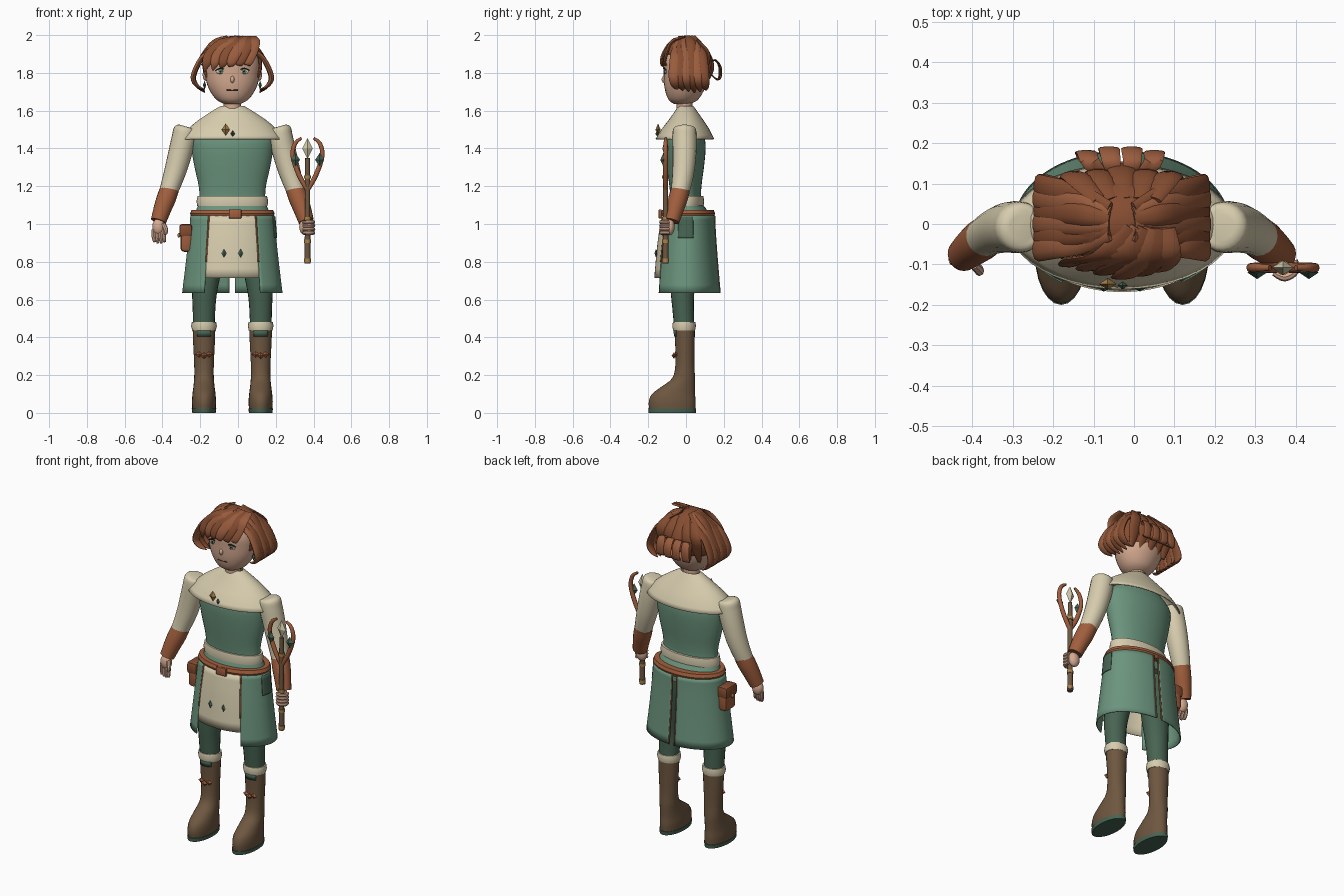
import bpy, bmesh, math
from mathutils import Vector

CX = -0.03  # body centre line


def material(name, r, g, b):
    lin = lambda c: c / 12.92 if c < 0.04 else ((c + 0.055) / 1.055) ** 2.4
    m = bpy.data.materials.new(name)
    m.diffuse_color = (lin(r), lin(g), lin(b), 1)
    return m


SKIN = material("skin", .84, .67, .57)
HAIR = material("hair brown", .52, .30, .19)
HAIR2 = material("light hair brown", .60, .36, .24)
GREEN = material("sage green", .42, .58, .49)
DARK = material("dark green", .28, .39, .32)
CREAM = material("cream", .84, .80, .68)
BOOT = material("boot brown", .43, .34, .25)
LEATHER = material("leather", .63, .37, .24)
GOLD = material("gold", .66, .51, .29)
INK = material("dark ink", .20, .14, .11)


def finish(name, bm, mat, angle=40, thick=0):
    bmesh.ops.recalc_face_normals(bm, faces=bm.faces)
    me = bpy.data.meshes.new(name)
    bm.to_mesh(me)
    bm.free()
    me.materials.append(mat)
    for p in me.polygons:
        p.use_smooth = True
    me.set_sharp_from_angle(angle=math.radians(angle))
    ob = bpy.data.objects.new(name, me)
    bpy.context.collection.objects.link(ob)
    if thick:
        mod = ob.modifiers.new("thickness", 'SOLIDIFY')
        mod.thickness = thick
    return ob


def dense(rows, k):
    """Catmull-Rom interpolation of tuples."""
    out = []
    for i in range(len(rows) - 1):
        p = [rows[max(0, min(len(rows) - 1, i + d))] for d in (-1, 0, 1, 2)]
        for j in range(k):
            t = j / k
            out.append(tuple(b + .5 * t * (c - a + t * (2*a - 5*b + 4*c - d + t * (3*(b - c) + d - a)))
                             for a, b, c, d in zip(*p)))
    return out + [tuple(rows[-1])]


def skin(name, rings, mat, caps=True, wrap=True, thick=0, angle=40):
    bm = bmesh.new()
    vs = [[bm.verts.new(p) for p in r] for r in rings]
    n = len(vs[0])
    for a, b in zip(vs, vs[1:]):
        for i in range(n if wrap else n - 1):
            j = (i + 1) % n
            bm.faces.new((a[i], a[j], b[j], b[i]))
    if caps:
        bm.faces.new(vs[0])
        bm.faces.new(vs[-1])
    return finish(name, bm, mat, angle, thick)


def loft(name, rows, mat, x=CX, k=3, n=32, arc=None, **kw):
    """Rows of (z, x offset, y, x radius, y radius); arc is in degrees from the front."""
    a0, a1 = arc or (0, 360)
    cnt = n if arc is None else n + 1
    rings = []
    for z, ox, oy, rx, ry in dense(rows, k):
        angs = [math.radians(a0 + (a1 - a0) * i / n) for i in range(cnt)]
        rings.append([(x + ox + rx * math.sin(a), oy - ry * math.cos(a), z) for a in angs])
    if arc:
        kw.update(caps=False, wrap=False)
    return skin(name, rings, mat, **kw)


def tube(name, rows, mat, axis=(0, 1, 0), flat=1, k=4, n=12, **kw):
    """Rows of (x, y, z, radius); the radius runs along axis, flat scales the other way."""
    rows = dense(rows, k)
    pts = [Vector(r[:3]) for r in rows]
    rings = []
    for i, p in enumerate(pts):
        t = (pts[min(i + 1, len(pts) - 1)] - pts[max(i - 1, 0)]).normalized()
        v = t.cross(Vector(axis)).normalized()
        u = v.cross(t)
        r = max(rows[i][3], .001)
        rings.append([p + u * r * math.cos(a) + v * r * flat * math.sin(a)
                      for a in (math.tau * j / n for j in range(n))])
    return skin(name, rings, mat, **kw)


def ball(name, loc, size, mat, seg=16, rings=10, angle=40):
    """Ellipsoid; four segments and two rings give a cut gem."""
    bm = bmesh.new()
    bmesh.ops.create_uvsphere(bm, u_segments=seg, v_segments=rings, radius=1)
    for v in bm.verts:
        v.co = Vector(loc) + v.co * Vector(size)
    return finish(name, bm, mat, angle)


def gem(name, loc, size, mat):
    return ball(name, loc, size, mat, 4, 2, 10)


def box(name, loc, size, mat, bevel=.01):
    bm = bmesh.new()
    bmesh.ops.create_cube(bm, size=1)
    for v in bm.verts:
        v.co = Vector(loc) + v.co * Vector(size)
    bmesh.ops.bevel(bm, geom=bm.edges[:], offset=bevel, segments=2, affect='EDGES', profile=.5)
    return finish(name, bm, mat)


# Torso, waist sash, belt and collar
loft("bodice", [(.99, 0, .01, .19, .11), (1.06, 0, .008, .195, .11), (1.12, 0, 0, .175, .082),
                (1.2, 0, -.003, .178, .085), (1.3, 0, -.003, .2, .098), (1.4, 0, -.003, .216, .107),
                (1.46, 0, -.003, .21, .1), (1.53, 0, 0, .13, .07), (1.58, 0, 0, .06, .04)], GREEN)
loft("waist_sash", [(1.095, 0, 0, .17, .075), (1.095, 0, 0, .186, .093), (1.12, 0, 0, .19, .096),
                    (1.148, 0, 0, .184, .092), (1.148, 0, 0, .16, .07)], CREAM, k=1, caps=False)
loft("belt", [(1.036, 0, .01, .19, .11), (1.036, 0, .01, .216, .137), (1.055, 0, .01, .224, .144),
              (1.074, 0, .01, .216, .137), (1.074, 0, .01, .17, .09)], LEATHER, k=1, caps=False)
box("buckle", (-.015, -.137, 1.053), (.066, .016, .048), LEATHER, .005)
loft("collar_cape", [(1.625, 0, 0, .06, .04), (1.61, 0, 0, .088, .05), (1.55, 0, 0, .18, .092),
                     (1.5, 0, -.003, .237, .128), (1.45, 0, -.006, .278, .155)], CREAM,
     k=2, n=40, caps=False, thick=.006)
gem("brooch", (-.065, -.148, 1.5), (.022, .014, .032), GOLD)
gem("brooch_drop", (-.028, -.152, 1.478), (.012, .01, .018), DARK)

# Skirt: two side panels with a rear slit, leather edging and a front apron
SKIRT = [(1.045, 0, .01, .222, .142), (.95, 0, .006, .23, .15), (.8, 0, .003, .246, .164), (.635, 0, .003, .266, .178)]
TRIM = [(z, ox, oy, rx + .003, ry + .003) for z, ox, oy, rx, ry in SKIRT]
for s, side in ((1, "left"), (-1, "right")):
    loft("skirt_panel_" + side, SKIRT, GREEN, arc=(s * 34, s * 176.5), thick=.006)
    loft("front_trim_" + side, TRIM[:3], LEATHER, arc=(s * 33, s * 35), n=2, thick=.006)
    loft("rear_trim_" + side, TRIM, LEATHER, arc=(s * 175.5, s * 176.7), n=2, thick=.006)
loft("apron", [(1.045, 0, .008, .218, .137), (.9, 0, .003, .238, .154), (.715, 0, 0, .255, .168)],
     CREAM, arc=(-34, 34), thick=.006)
for x in (-.075, .015):
    gem("apron_gem", (x, -.159, .845), (.014, .008, .024), DARK)
loft("hip_leaf", [(1.04, 0, .005, .228, .147), (.97, 0, .005, .234, .152), (.925, 0, .005, .238, .157)],
     DARK, arc=(72, 103), n=8, thick=.004)

# Hip pouch
box("pouch", (-.272, 0, .925), (.066, .1, .145), LEATHER, .02)
box("pouch_flap", (-.277, 0, .965), (.068, .106, .07), HAIR, .015)
ball("pouch_button", (-.313, 0, .94), (.007, .012, .012), GOLD)

# Legs and boots
for s, side in ((1, "left"), (-1, "right")):
    lx = CX + s * .15
    loft("leg_" + side, [(.42, 0, -.008, .056, .052), (.55, 0, -.015, .06, .057),
                         (.66, -s * .005, -.018, .068, .064), (.85, -s * .03, -.005, .085, .08),
                         (1.03, -s * .05, .005, .095, .085)], DARK, x=lx, n=20)
    loft("boot_" + side, [(.02, 0, -.073, .062, .122), (.06, 0, -.073, .064, .124), (.1, 0, -.066, .061, .114),
                          (.14, 0, -.04, .056, .088), (.185, 0, -.012, .052, .06), (.26, 0, -.006, .052, .05),
                          (.38, 0, -.006, .058, .052), (.45, 0, -.008, .06, .055)], BOOT, x=lx, n=24)
    loft("sole_" + side, [(0, 0, -.073, .062, .125), (.022, 0, -.073, .065, .127)], DARK, x=lx, k=1, n=24)
    loft("boot_cuff_" + side, [(.437, 0, -.01, .056, .05), (.437, 0, -.01, .063, .058), (.46, 0, -.01, .068, .063),
                               (.482, 0, -.01, .064, .059), (.482, 0, -.01, .052, .048)], CREAM,
         x=lx, k=1, n=24, caps=False)
    loft("boot_patch_" + side, [(.44, 0, -.008, .061, .058), (.405, 0, -.007, .061, .057)], DARK,
         x=lx, k=1, n=8, arc=(-38, 38), thick=.003)
    for i in (-1, 0, 1):  # leaf clasp on the shin
        gem("shin_leaf_" + side, (lx + i * .027, -.064 + abs(i) * .008, .303 + abs(i) * .006),
            (.02, .012, .017), LEATHER)

# Arms and forearm guards
for s, side in ((1, "left"), (-1, "right")):
    P = lambda dx, y, z, r: (CX + s * dx, y, z, r)
    tube("sleeve_" + side, [P(.248, -.008, 1.517, .03), P(.25, -.008, 1.507, .058), P(.256, -.008, 1.46, .064),
                            P(.275, -.008, 1.38, .063), P(.302, -.014, 1.28, .058), P(.335, -.03, 1.18, .05),
                            P(.37, -.058, 1.08, .043), P(.385, -.072, 1.03, .038)], CREAM, n=20)
    tube("forearm_guard_" + side, [P(.332, -.028, 1.185, .05), P(.35, -.042, 1.135, .051), P(.37, -.058, 1.08, .047),
                                   P(.391, -.076, 1.015, .041)], LEATHER, n=20)
    if s < 0:
        ball("hand_right", (-.42, -.088, .985), (.034, .028, .045), SKIN)
        for i in range(4):
            fx, fy = -.448 + .018 * i, -.088 - .004 * i
            tube("finger_right", [(fx, fy, .97, .011), (fx + .002, fy - .004, .93, .011),
                                  (fx + .006, fy - .01, .905 - .006 * (i in (1, 2)), .007)], SKIN, n=8)
        tube("thumb_right", [(-.395, -.1, 1.0, .012), (-.382, -.115, .97, .012), (-.384, -.12, .945, .008)], SKIN, n=8)
    else:
        ball("hand_left", (.358, -.086, .985), (.034, .026, .045), SKIN)
        for i in range(4):
            z = 1.01 - i * .019
            tube("finger_left", [(.395, -.09, z, .01), (.398, -.116, z, .01), (.372, -.131, z, .011),
                                 (.345, -.12, z, .008)], SKIN, axis=(0, 0, 1), n=8)

# Staff with curled prongs and gems
SX, SY = .368, -.108
tube("staff", [(SX, SY, .79, .016), (SX, SY, 1.0, .014), (SX, SY, 1.2, .014), (SX, SY, 1.35, .012)], BOOT, k=1)
for z in (.8, .9, 1.02, 1.24):
    tube("staff_band", [(SX, SY, z, .018), (SX, SY, z + .018, .018)], GOLD, k=1)
gem("staff_crystal", (SX, SY, 1.4), (.028, .018, .055), CREAM)
for s in (1, -1):
    tube("staff_prong", [(SX, SY, 1.18, .012), (SX + s * .045, SY, 1.26, .013), (SX + s * .078, SY, 1.36, .012),
                         (SX + s * .066, SY, 1.425, .011), (SX + s * .032, SY, 1.455, .007)], LEATHER)
    gem("prong_gem", (SX + s * .064, SY - .012, 1.34), (.024, .016, .036), DARK)

# Neck and head
loft("neck", [(1.56, 0, -.005, .055, .045), (1.62, 0, -.008, .047, .042), (1.7, 0, -.008, .05, .045)], SKIN, n=20)
loft("head", [(1.636, 0, -.02, .045, .045), (1.655, 0, -.015, .08, .075), (1.69, 0, -.01, .11, .096),
              (1.74, 0, -.004, .134, .112), (1.8, 0, 0, .144, .119), (1.86, 0, 0, .143, .12),
              (1.92, 0, .003, .118, .1), (1.965, 0, .005, .06, .05)], SKIN)
ball("nose", (CX, -.116, 1.765), (.011, .013, .018), SKIN)
box("mouth", (CX, -.107, 1.708), (.06, .008, .006), INK, .001)
for s in (1, -1):
    ex = CX + s * .062
    ball("eye_white", (ex, -.107, 1.808), (.026, .006, .014), CREAM)
    ball("iris", (ex, -.112, 1.808), (.012, .004, .013), GREEN)
    ball("pupil", (ex, -.115, 1.808), (.005, .003, .006), INK)
    tube("lash", [(ex - .028, -.109, 1.812, .003), (ex, -.114, 1.824, .004), (ex + .028, -.109, 1.814, .003)],
         INK, n=6)
    tube("brow", [(ex - .028, -.107, 1.842, .003), (ex, -.112, 1.852, .004), (ex + .028, -.104, 1.846, .002)],
         HAIR, n=6)
    ball("ear", (CX + s * .143, .005, 1.79), (.014, .022, .032), SKIN)
    gem("earring", (CX + s * .147, -.02, 1.735), (.009, .009, .024), DARK)

# Hair cap, open over the face and nape
bm = bmesh.new()
bmesh.ops.create_uvsphere(bm, u_segments=32, v_segments=24, radius=1)
for v in bm.verts:
    v.co = Vector((CX + v.co.x * .158, .003 + v.co.y * .125, 1.84 + v.co.z * .155))
bare = [f for f in bm.faces if f.calc_center_median().z < (1.9 if f.calc_center_median().y < -.045 else 1.755)]
bmesh.ops.delete(bm, geom=bare, context='FACES')
finish("hair_cap", bm, HAIR, thick=.006)

# Side locks of the bob
for s in (1, -1):
    for i in range(6):
        y = -.062 + i * .031
        dz = .012 * abs(i - 3)
        tube("side_lock", [(CX + s * .03, y * .4, 1.99, .018), (CX + s * .1, y * .75, 1.962 - dz, .028),
                           (CX + s * .165, y * .9, 1.875, .03), (CX + s * (.208 - .003 * (i % 2)), y, 1.78, .03),
                           (CX + s * .185, y + .008, 1.73, .022), (CX + s * .145, y + .014, 1.695 + dz * .5, .004)],
             HAIR if i % 2 else HAIR2, flat=.45, n=10)
# Back locks
for i in range(5):
    x = CX + (i - 2) * .056
    tube("back_lock", [(x * .6, .06, 1.97, .02), (x, .115, 1.9, .036), (x, .135 - .018 * abs(i - 2), 1.82, .036),
                       (x, .1 - .012 * abs(i - 2), 1.735, .012)], HAIR, axis=(1, 0, 0), flat=.4, n=10)
# Swept fringe
for i in range(6):
    x = -.165 + i * .043
    tip = 1.805 + .009 * i
    edge = .035 * abs(x - CX) / .15
    tube("fringe_lock", [(x * .4 + .06, -.01, 1.99, .022), (x * .7 + .05, -.075, 1.965, .032),
                         (x + .02, -.122 + edge, 1.9, .03), (x - .002, -.132 + edge, 1.85, .022),
                         (x - .012, -.122 + edge, tip, .003)],
         HAIR2 if i % 2 else HAIR, axis=(1, 0, 0), flat=.3, n=10)
# Looped knot at the back
for i in (-1.5, -.5, .5, 1.5):
    x, d = CX + i * .05, abs(i) * .008
    tube("knot_loop", [(CX + i * .02, .1, 1.83, .014), (x, .15, 1.868, .022), (x * 1.1, .188 - d, 1.83, .026),
                       (x * 1.15, .185 - d, 1.77, .024), (x, .15, 1.775, .018), (CX + i * .02, .11, 1.82, .012)],
         HAIR2, axis=(1, 0, 0), flat=.2, n=10)
gem("hair_clip", (-.178, -.075, 1.845), (.018, .012, .026), DARK)
